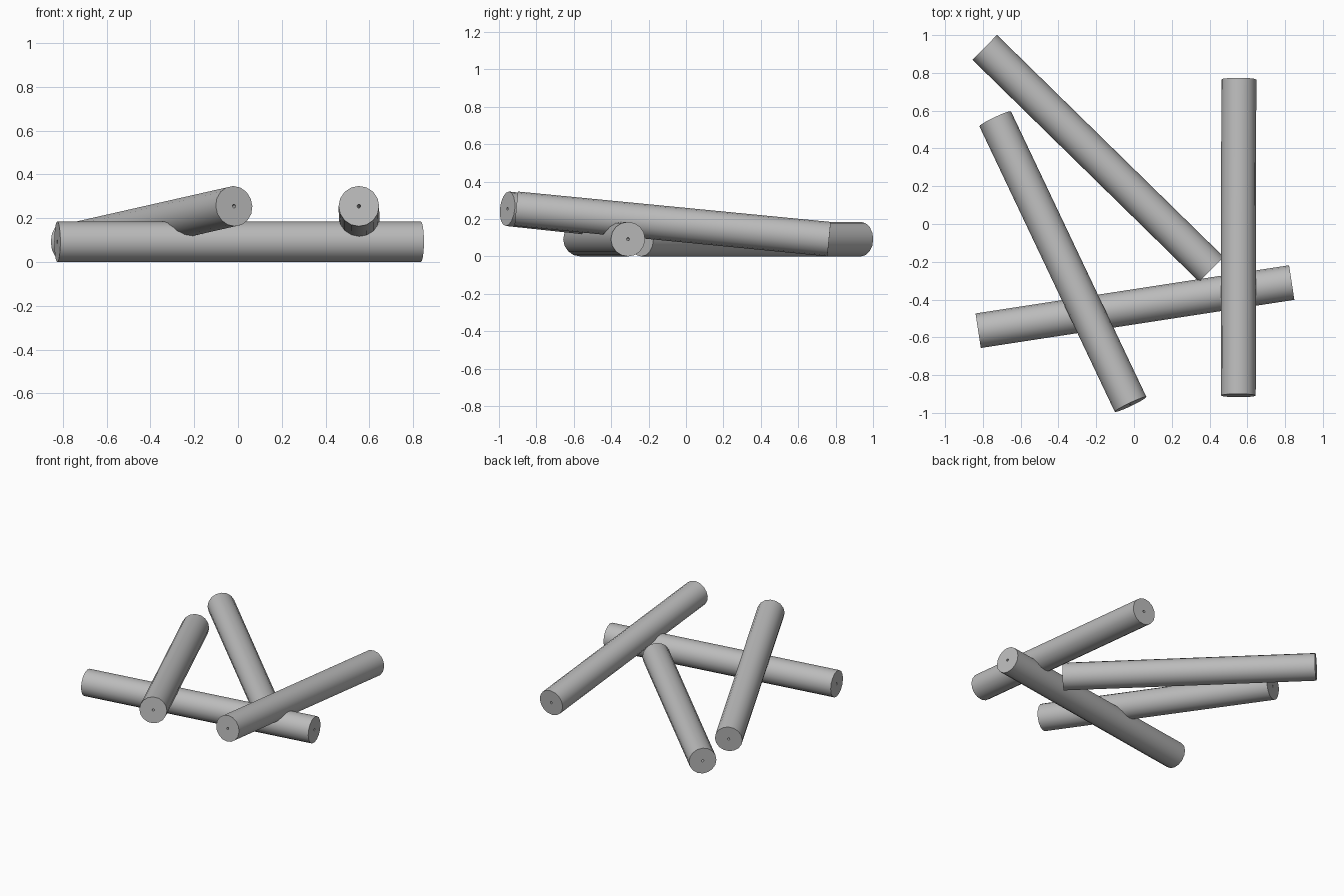
import bpy, bmesh, math
from mathutils import Vector

if "Cube" in bpy.data.objects:
    bpy.data.objects.remove(bpy.data.objects["Cube"])

RADIUS, BORE, SIDES = 0.0925, 0.008, 16

grey = bpy.data.materials.new("plain_grey")
grey.use_nodes = True
colour = (0.5, 0.5, 0.5, 1)
grey.diffuse_color = colour
bsdf = grey.node_tree.nodes["Principled BSDF"]
bsdf.inputs["Base Color"].default_value = colour
bsdf.inputs["Roughness"].default_value = 0.7


def make_rod(name, start, end):
    """Straight rod with flat ends and a pin-sized bore along its axis."""
    start, end = Vector(start), Vector(end)
    axis = end - start
    half = axis.length / 2
    bm = bmesh.new()
    # Closed section of the wall, turned around the axis
    section = [(BORE, -half), (RADIUS, -half), (RADIUS, half), (BORE, half)]
    verts = [bm.verts.new((r, 0, z)) for r, z in section]
    edges = [bm.edges.new((verts[i - 1], verts[i])) for i in range(len(verts))]
    bmesh.ops.spin(bm, geom=verts + edges, cent=(0, 0, 0), axis=(0, 0, 1),
                   angle=math.tau, steps=SIDES, use_merge=True)
    bmesh.ops.remove_doubles(bm, verts=bm.verts, dist=1e-5)
    bmesh.ops.recalc_face_normals(bm, faces=bm.faces)
    mesh = bpy.data.meshes.new(name)
    bm.to_mesh(mesh)
    bm.free()
    mesh.materials.append(grey)
    rod = bpy.data.objects.new(name, mesh)
    bpy.context.collection.objects.link(rod)
    rod.location = (start + end) / 2
    rod.rotation_mode = "QUATERNION"
    rod.rotation_quaternion = axis.to_track_quat("Z", "Y")
    # Smooth sides, crisp ends
    bpy.ops.object.select_all(action="DESELECT")
    rod.select_set(True)
    bpy.context.view_layer.objects.active = rod
    bpy.ops.object.shade_smooth_by_angle(angle=math.radians(40))


LOW, HIGH = RADIUS, 0.255

# Two rods lie flat; two lean over the front one
make_rod("cross_rod", (-0.825, -0.565, LOW), (0.835, -0.31, LOW))
make_rod("diagonal_rod", (-0.79, 0.935, LOW), (0.41, -0.24, LOW))
make_rod("leaning_rod_right", (-0.735, 0.557, LOW), (-0.018, -0.955, HIGH))
make_rod("leaning_rod_left", (0.555, 0.765, LOW), (0.552, -0.908, HIGH))
